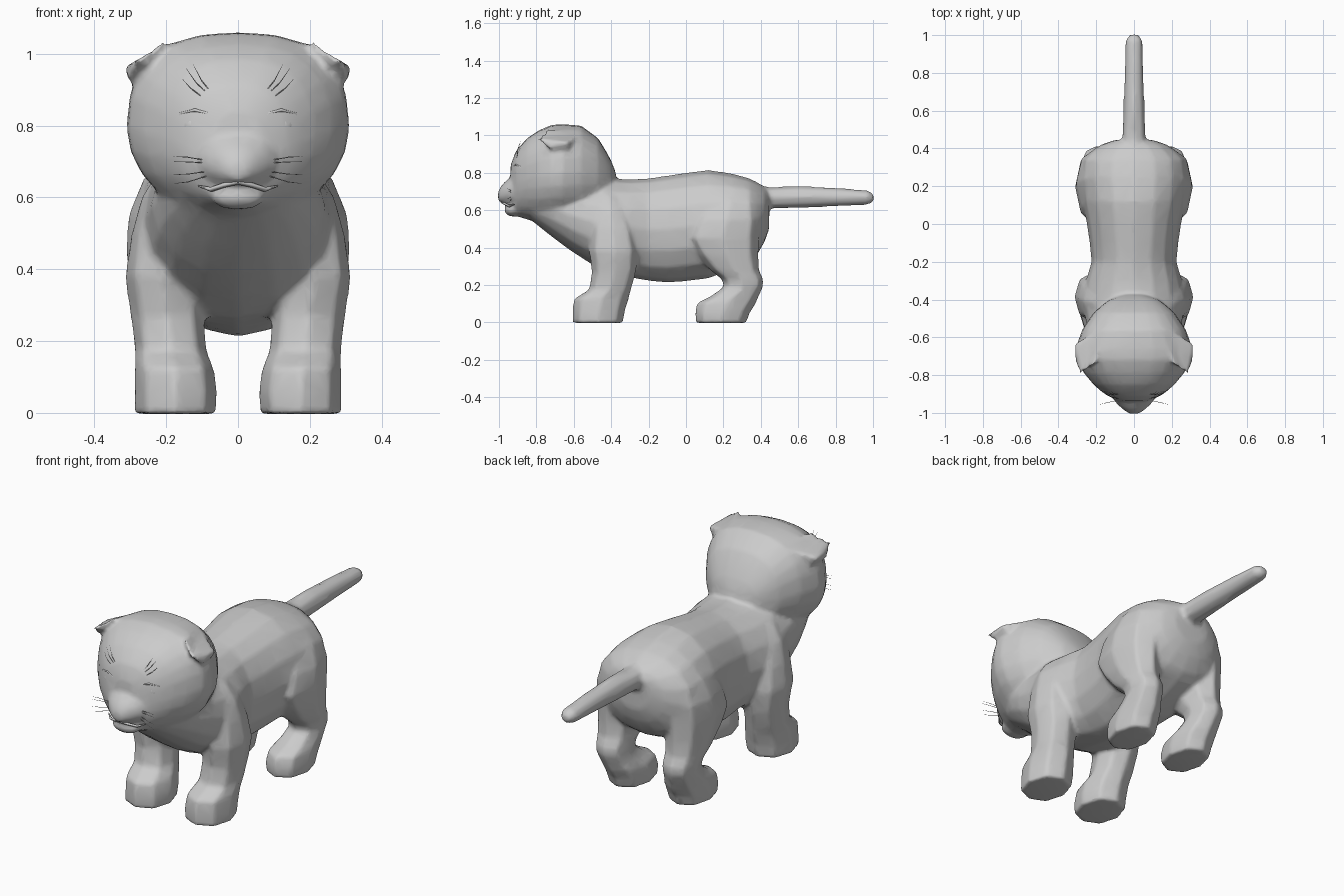
import bpy, bmesh, math

if "Cube" in bpy.data.objects:
    bpy.data.objects.remove(bpy.data.objects["Cube"])

skin_parts = []


def finish(name, bm, mirror=False, skin=True):
    bmesh.ops.recalc_face_normals(bm, faces=bm.faces)
    me = bpy.data.meshes.new(name)
    bm.to_mesh(me)
    bm.free()
    me.shade_smooth()
    ob = bpy.data.objects.new(name, me)
    bpy.context.collection.objects.link(ob)
    if mirror:
        ob.modifiers.new("mirror", "MIRROR").use_mirror_merge = False
    if skin:
        skin_parts.append(ob)


def loft(name, rings, axis, sides=16, n=2.4, low=None, mirror=False):
    """Rings are (position, x0, x1, b0, b1); b is z for axis Y, y for axis Z."""
    bm = bmesh.new()
    loops = []
    for t, x0, x1, b0, b1 in rings:
        loop = []
        for k in range(sides):
            a = 2 * math.pi * k / sides
            c, s = math.cos(a), math.sin(a)
            e = 2 / (low if low and s < 0 else n)
            x = (x0 + x1) / 2 + (x1 - x0) / 2 * math.copysign(abs(c) ** e, c)
            b = (b0 + b1) / 2 + (b1 - b0) / 2 * math.copysign(abs(s) ** e, s)
            loop.append(bm.verts.new((x, t, b) if axis == 'Y' else (x, b, t)))
        loops.append(loop)
    for p, q in zip(loops, loops[1:]):
        for k in range(sides):
            j = (k + 1) % sides
            bm.faces.new((p[k], p[j], q[j], q[k]))
    bm.faces.new(loops[0])
    bm.faces.new(loops[-1])
    finish(name, bm, mirror)


def sym(rows):
    return [(y, -w, w, z0, z1) for y, w, z0, z1 in rows]


def ball(name, loc, size, mirror=False, skin=True):
    bm = bmesh.new()
    bmesh.ops.create_uvsphere(bm, u_segments=16, v_segments=10, radius=1)
    for v in bm.verts:
        v.co = [c + s * p for c, s, p in zip(loc, size, v.co)]
    finish(name, bm, mirror, skin)


def strands(name, paths, radius):
    cu = bpy.data.curves.new(name, 'CURVE')
    cu.dimensions = '3D'
    cu.bevel_depth = radius
    cu.bevel_resolution = 0
    for path in paths:
        sp = cu.splines.new('POLY')
        sp.points.add(len(path) - 1)
        for i, co in enumerate(path):
            sp.points[i].co = (*co, 1)
            sp.points[i].radius = 1 if i < len(path) - 1 else 0.3
    ob = bpy.data.objects.new(name, cu)
    bpy.context.collection.objects.link(ob)
    ob.modifiers.new("mirror", "MIRROR").use_mirror_merge = False


# Torso, from rump to neck
loft("torso", sym([
    (.445, .10, .50, .70), (.42, .175, .43, .725), (.38, .235, .36, .75),
    (.34, .275, .33, .77), (.25, .285, .285, .795), (.12, .272, .235, .815),
    (0, .25, .22, .80), (-.1, .235, .212, .785), (-.2, .225, .222, .77),
    (-.3, .255, .24, .765), (-.42, .27, .265, .77), (-.52, .255, .32, .77),
    (-.62, .24, .385, .77), (-.72, .21, .46, .77), (-.82, .16, .54, .72)]),
    'Y', n=2.1)

# Tail
loft("tail", sym([
    (.38, .07, .60, .735), (.45, .064, .608, .724), (.6, .058, .61, .73),
    (.78, .052, .618, .722), (.975, .046, .628, .707), (1.003, .024, .645, .685)]),
    'Y', sides=8, n=2)

# Head
loft("head", sym([
    (-.375, .05, .73, .80), (-.40, .13, .66, .865), (-.43, .17, .62, .92),
    (-.47, .215, .58, .985), (-.56, .275, .54, 1.052), (-.66, .311, .53, 1.06),
    (-.72, .305, .53, 1.056), (-.79, .265, .535, 1.025), (-.85, .215, .55, .985),
    (-.885, .175, .56, .945), (-.91, .14, .57, .915), (-.938, .07, .59, .84)]),
    'Y', sides=24, n=2.5, low=1.95)

# Muzzle and chin
loft("muzzle", sym([
    (-.87, .15, .60, .80), (-.92, .115, .62, .79), (-.955, .09, .628, .765),
    (-.985, .055, .638, .735), (-1.005, .025, .65, .70)]), 'Y', n=2.1)
ball("chin", (0, -.925, .602), (.078, .047, .037))

# Ears, cupped forward
bm = bmesh.new()
a, b, c, d, e, f, g = [bm.verts.new(p) for p in (
    (.15, -.54, 1.02), (.205, -.74, 1.04), (.285, -.80, .985), (.32, -.635, .962),
    (.308, -.74, .93), (.25, -.62, .87), (.2, -.70, .955))]
for tri in ((a, b, c), (a, c, d), (d, c, e), (d, e, f), (b, g, c), (c, g, e),
            (e, g, f), (a, b, g), (a, g, f), (a, f, d)):
    bm.faces.new(tri)
finish("ear", bm, True)

# Front legs with paws
loft("front_leg", [
    (-.003, .06, .289, -.608, -.335), (.06, .056, .289, -.608, -.325),
    (.125, .066, .289, -.603, -.305), (.175, .086, .289, -.52, -.292),
    (.27, .093, .30, -.505, -.265), (.38, .11, .316, -.52, -.255),
    (.50, .13, .297, -.51, -.28), (.60, .14, .27, -.48, -.33),
    (.68, .15, .22, -.45, -.38)], 'Z', sides=8, n=2.2, mirror=True)

# Hind legs with paws and thighs
loft("hind_leg", [
    (-.003, .075, .275, .05, .325), (.05, .07, .28, .046, .343),
    (.105, .075, .28, .057, .378), (.14, .095, .277, .13, .391),
    (.19, .11, .275, .20, .415), (.23, .108, .28, .19, .416),
    (.28, .10, .29, .125, .393), (.36, .09, .302, .05, .39),
    (.45, .08, .312, -.005, .395), (.55, .08, .306, .04, .40),
    (.65, .08, .265, .10, .38), (.73, .1, .19, .15, .34)],
    'Z', sides=8, n=2.2, mirror=True)

# Fuse the parts into one continuous, softly faceted skin
bpy.context.view_layer.update()
dg = bpy.context.evaluated_depsgraph_get()
bm = bmesh.new()
for ob in skin_parts:
    bm.from_mesh(ob.evaluated_get(dg).to_mesh())
me = bpy.data.meshes.new("body")
bm.to_mesh(me)
bm.free()
for ob in skin_parts:
    bpy.data.objects.remove(ob)
body = bpy.data.objects.new("body", me)
bpy.context.collection.objects.link(body)
m = body.modifiers.new("fuse", "REMESH")
m.mode, m.voxel_size, m.use_smooth_shade = 'VOXEL', .011, True
m = body.modifiers.new("soften", "SMOOTH")
m.factor, m.iterations = .5, 9
m = body.modifiers.new("simplify", "DECIMATE")
m.ratio = .15

# Eyes and lids
ball("eye", (.115, -.872, .80), (.047, .042, .042), True, False)
strands("eyelid", [[(.068, -.922, .81), (.085, -.92, .835), (.12, -.91, .843),
                    (.16, -.885, .834), (.168, -.876, .80)],
                   [(.075, -.922, .763), (.115, -.905, .75), (.16, -.88, .766)]], .005)

# Lip line
strands("lip", [[(0, -.985, .643), (.04, -.97, .634), (.075, -.945, .622),
                 (.11, -.915, .632)]], .007)

# Whiskers on cheeks and brows
strands("whiskers",
        [[(.07, -.93, z), (.14, -.945, z + d), (.18, -.955, z + 1.2 * d)]
         for z, d in ((.70, .012), (.695, .004), (.675, -.01), (.665, -.022))]
        + [[(x, -.905, .88), (x + .6 * dx, -.90, .88 + .5 * dz), (x + dx, -.885, .88 + dz)]
           for x, dx, dz in ((.065, .06, .09), (.075, .07, .08), (.10, .055, .05))],
        .0013)
